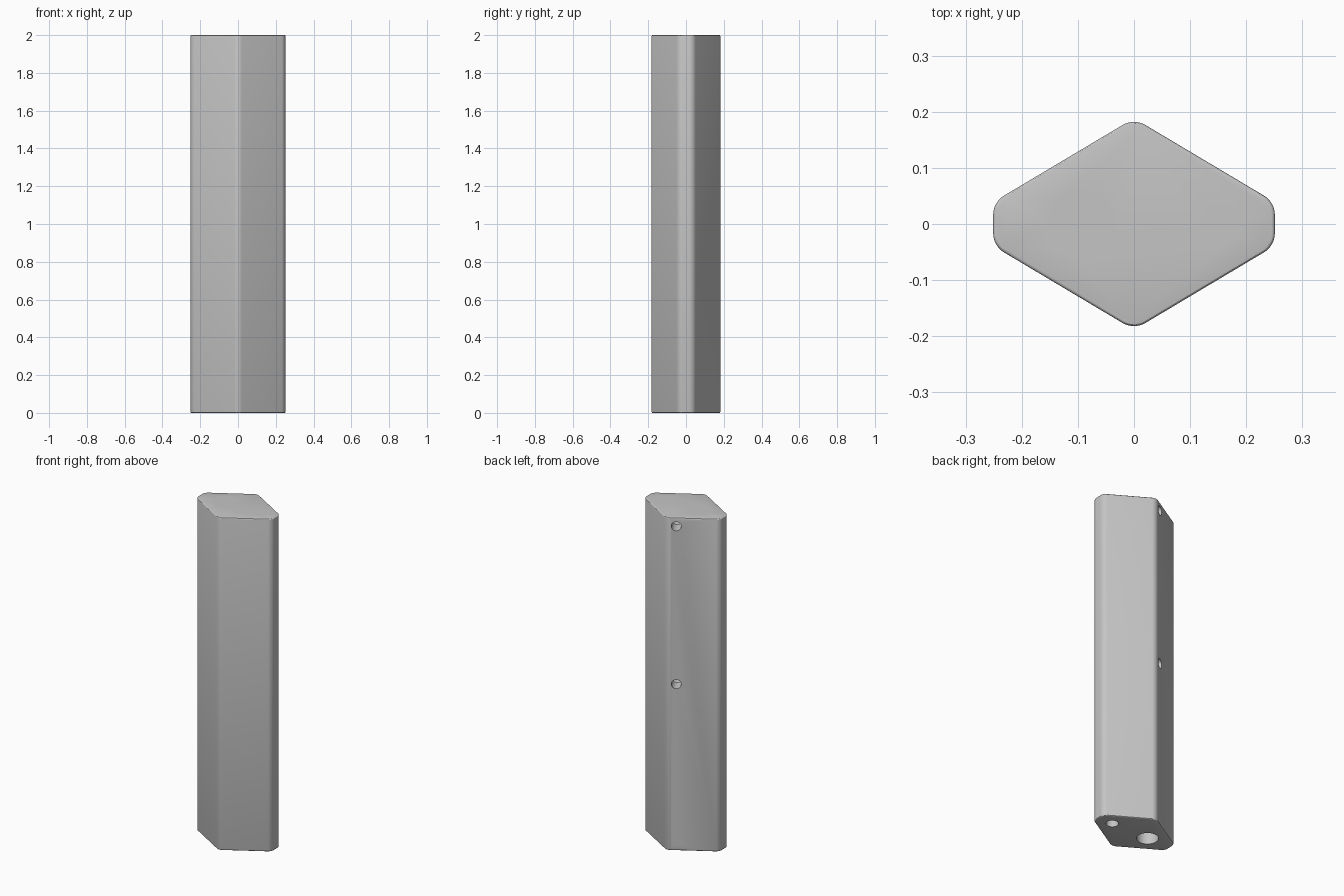
import bpy, bmesh
from math import radians, sin, tan
from mathutils import Vector, Matrix

if "Cube" in bpy.data.objects:
    bpy.data.objects.remove(bpy.data.objects["Cube"], do_unlink=True)

HEIGHT = 2.0
HALF_W, END_Y, APEX_Y = 0.251, 0.039, 0.1885   # sharp corners of the diamond section
FILLET, RIM = 0.04, 0.006

grey = bpy.data.materials.new("plain grey")
grey.use_nodes = True
color = (0.56, 0.56, 0.56, 1)
grey.diffuse_color = color
grey.node_tree.nodes["Principled BSDF"].inputs["Base Color"].default_value = color


def make_object(name, bm):
    bmesh.ops.recalc_face_normals(bm, faces=bm.faces)
    mesh = bpy.data.meshes.new(name)
    bm.to_mesh(mesh)
    bm.free()
    mesh.materials.append(grey)
    obj = bpy.data.objects.new(name, mesh)
    bpy.context.collection.objects.link(obj)
    return obj


def rounded(corners, radius, steps=8):
    """Fillet every corner of a closed outline with an arc."""
    points = []
    for i, c in enumerate(corners):
        a = (corners[i - 1] - c).normalized()
        b = (corners[(i + 1) % len(corners)] - c).normalized()
        half = a.angle(b) / 2
        center = c + (a + b).normalized() * (radius / sin(half))
        start = (c + a * (radius / tan(half)) - center).normalized()
        end = (c + b * (radius / tan(half)) - center).normalized()
        points += [center + start.lerp(end, s / steps).normalized() * radius
                   for s in range(steps + 1)]
    return points


def drill(name, position, direction, radius, depth, sides=48):
    """Cutter with a pointed tip, entering at position along direction."""
    lead, tip = 0.03, radius * 0.6
    bm = bmesh.new()
    bmesh.ops.create_cone(bm, cap_ends=True, segments=sides, radius1=radius,
                          radius2=radius, depth=depth + lead,
                          matrix=Matrix.Translation((0, 0, (depth - lead) / 2)))
    far = max(bm.faces, key=lambda f: f.calc_center_median().z)
    center = bmesh.ops.poke(bm, faces=[far])["verts"][0]
    center.co.z += tip
    turn = Vector(direction).to_track_quat("Z", "Y").to_matrix().to_4x4()
    bm.transform(Matrix.Translation(position) @ turn)
    return make_object(name, bm)


# Body: filleted diamond section with cut-off ends, extruded, with softened rims
corners = [Vector(p) for p in ((HALF_W, -END_Y), (HALF_W, END_Y), (0, APEX_Y),
                               (-HALF_W, END_Y), (-HALF_W, -END_Y), (0, -APEX_Y))]
bm = bmesh.new()
base = bm.faces.new([bm.verts.new((p.x, p.y, 0)) for p in rounded(corners, FILLET)])
top = bmesh.ops.extrude_face_region(bm, geom=[base], use_keep_orig=True)["geom"]
bmesh.ops.translate(bm, vec=(0, 0, HEIGHT),
                    verts=[v for v in top if isinstance(v, bmesh.types.BMVert)])
bmesh.ops.recalc_face_normals(bm, faces=bm.faces)
rims = [e for e in bm.edges if abs(e.verts[0].co.z - e.verts[1].co.z) < 0.001]
bmesh.ops.bevel(bm, geom=rims, offset=RIM, offset_type="OFFSET", segments=3,
                profile=0.5, affect="EDGES")
body = make_object("diamond_body", bm)

# Bores in both ends: a large and a small one
cutters = []
for z, inward in ((HEIGHT, -1), (0, 1)):
    cutters.append(drill("large_bore_cutter", (-0.094, 0.001, z), (0, 0, inward), 0.059, 0.25))
    cutters.append(drill("small_bore_cutter", (0.154, 0.001, z), (0, 0, inward), 0.034, 0.16))

# Three side holes square to one rear face
edge = corners[3] - corners[2]
into_face = Vector((-edge.y, edge.x, 0)).normalized()
spot = corners[2] + edge * 0.19
for z in (0.05, HEIGHT / 2, HEIGHT - 0.05):
    cutters.append(drill("side_hole_cutter", (spot.x, spot.y, z), into_face, 0.027, 0.08, 32))

# Cut the holes, then discard the cutters
bpy.context.view_layer.objects.active = body
for cutter in cutters:
    mod = body.modifiers.new("hole", "BOOLEAN")
    mod.operation, mod.solver, mod.object = "DIFFERENCE", "EXACT", cutter
    bpy.ops.object.modifier_apply(modifier=mod.name)
    bpy.data.objects.remove(cutter, do_unlink=True)

bpy.ops.object.select_all(action="DESELECT")
body.select_set(True)
bpy.ops.object.shade_smooth_by_angle(angle=radians(30))
